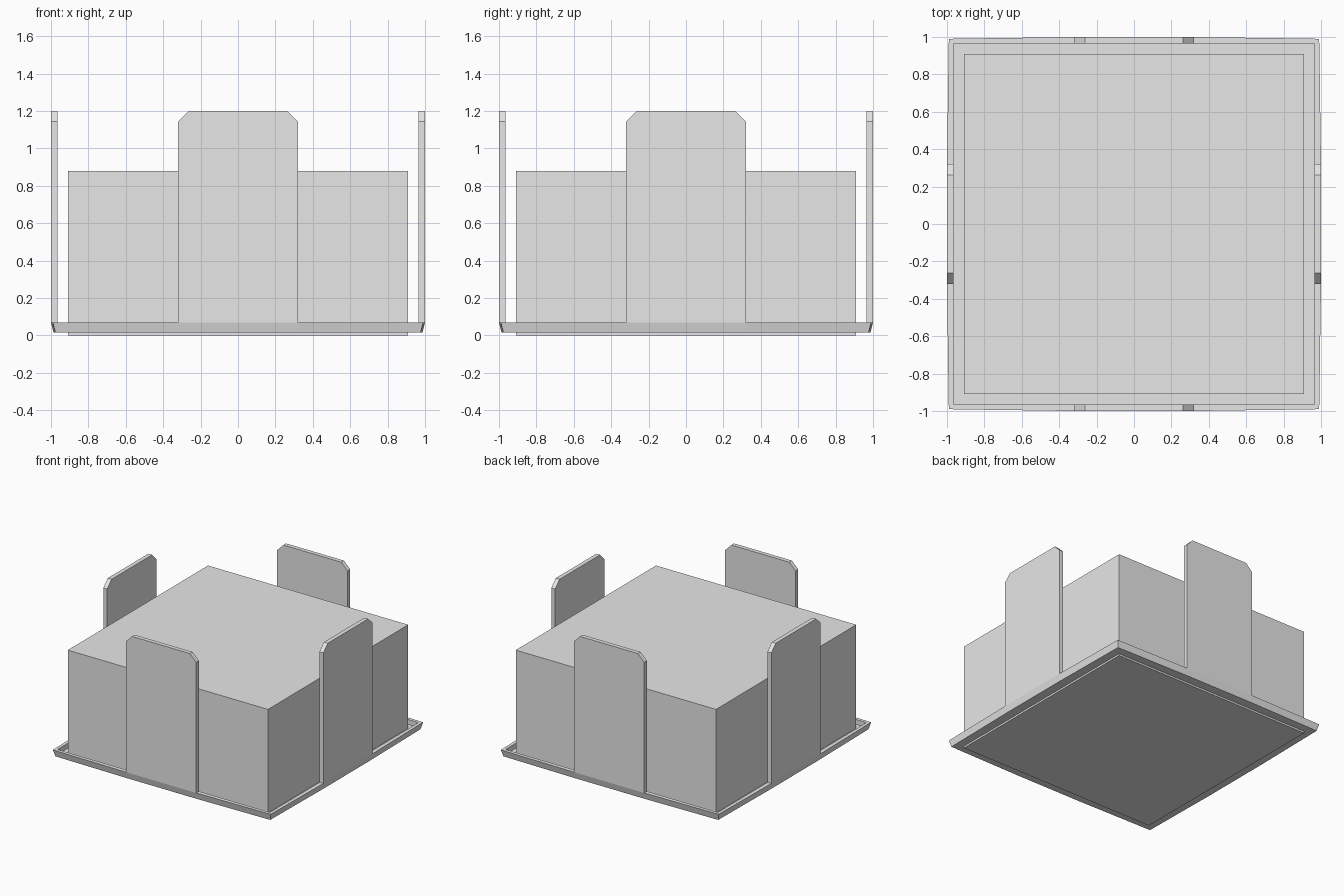
import bpy, bmesh
from math import pi
from mathutils import Matrix

cube = bpy.data.objects.get("Cube")
if cube:
    bpy.data.objects.remove(cube)

GREY = (0.8, 0.8, 0.8, 1)
grey = bpy.data.materials.new("plain_grey")
grey.use_nodes = True
grey.diffuse_color = GREY
grey.node_tree.nodes["Principled BSDF"].inputs["Base Color"].default_value = GREY

BLOCK, INNER, CORNER = 0.91, 0.965, 0.99
RIM_TOP, FLOOR, BASE = 0.07, 0.03, 0.015


def finish(name, bm):
    bmesh.ops.recalc_face_normals(bm, faces=bm.faces)
    mesh = bpy.data.meshes.new(name)
    bm.to_mesh(mesh)
    bm.free()
    mesh.materials.append(grey)
    obj = bpy.data.objects.new(name, mesh)
    bpy.context.collection.objects.link(obj)
    return obj


def outline(scale):
    """Square with four slightly bowed sides, anticlockwise from front right."""
    side = [(-CORNER, -CORNER), (-0.89, -0.992), (-0.58, -0.996),
            (-0.32, -1), (0.32, -1), (0.58, -0.996), (0.89, -0.992)]
    points = []
    for turn in range(4):
        for x, y in side:
            for _ in range(turn):
                x, y = -y, x
            points.append((x * scale, y * scale))
    return points


def ring(bm, points, z):
    return [bm.verts.new((x, y, z)) for x, y in points]


def bridge(bm, a, b):
    n = len(a)
    for i in range(n):
        j = (i + 1) % n
        bm.faces.new((a[i], a[j], b[j], b[i]))


# Tray with a raised rim and tapered outer wall
bm = bmesh.new()
wall = outline(1)
inner = [(max(-INNER, min(INNER, x)), max(-INNER, min(INNER, y))) for x, y in wall]
rings = [ring(bm, outline(0.986), BASE), ring(bm, wall, RIM_TOP),
         ring(bm, inner, RIM_TOP), ring(bm, inner, FLOOR)]
for lower, upper in zip(rings, rings[1:]):
    bridge(bm, lower, upper)
bm.faces.new(rings[0])
bm.faces.new(rings[-1])
finish("tray", bm)

# Square block, its foot reaching just below the tray
bm = bmesh.new()
bmesh.ops.create_cube(bm, size=1, matrix=Matrix.Translation((0, 0, 0.44))
                      @ Matrix.Diagonal((2 * BLOCK, 2 * BLOCK, 0.88, 1)))
finish("block", bm)

# Upright tabs with clipped top corners, one on each side
half, clip, top = 0.32, 0.057, 1.2
profile = [(-half, RIM_TOP), (half, RIM_TOP), (half, top - clip),
           (half - clip, top), (clip - half, top), (-half, top - clip)]
for turn, side in enumerate(("front", "left", "back", "right")):
    bm = bmesh.new()
    outer = [bm.verts.new((x, -1, z)) for x, z in profile]
    inside = [bm.verts.new((x, -INNER, z)) for x, z in profile]
    bridge(bm, outer, inside)
    bm.faces.new(outer)
    bm.faces.new(inside)
    # Run the inner face down to the tray floor
    bm.transform(Matrix.Rotation(turn * pi / 2, 4, "Z"))
    finish(side + "_tab", bm)
